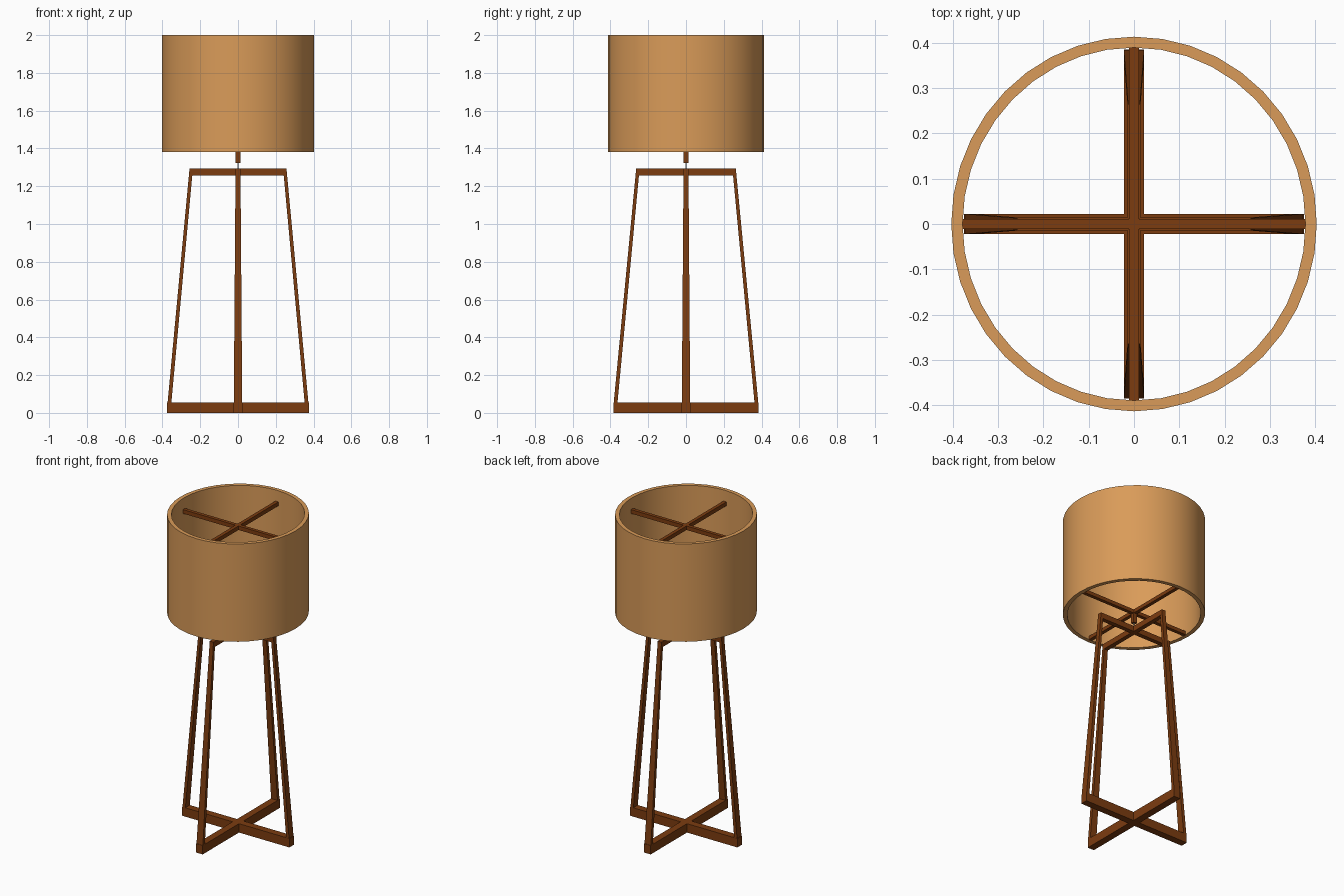
import bpy, bmesh, math
from mathutils import Vector

if "Cube" in bpy.data.objects:
    bpy.data.objects.remove(bpy.data.objects["Cube"])


def material(name, rgb):
    m = bpy.data.materials.new(name)
    m.diffuse_color = (*rgb, 1)
    m.use_nodes = True
    m.node_tree.nodes["Principled BSDF"].inputs["Base Color"].default_value = m.diffuse_color
    return m


wood = material("dark_wood", (0.20, 0.045, 0.005))
fabric = material("tan_fabric", (0.70, 0.33, 0.10))
metal = material("grey_metal", (0.5, 0.5, 0.5))


def finish(name, bm, mat):
    bmesh.ops.recalc_face_normals(bm, faces=bm.faces)
    me = bpy.data.meshes.new(name)
    bm.to_mesh(me)
    bm.free()
    me.materials.append(mat)
    ob = bpy.data.objects.new(name, me)
    bpy.context.collection.objects.link(ob)
    return ob


def loft(name, rings, mat):
    """Solid joining two four-point rings."""
    bm = bmesh.new()
    a, b = [[bm.verts.new(p) for p in r] for r in rings]
    bm.faces.new(a)
    bm.faces.new(b)
    for i in range(4):
        j = (i + 1) % 4
        bm.faces.new((a[i], a[j], b[j], b[i]))
    return finish(name, bm, mat)


def box(name, x, y, z0, z1, mat):
    ring = lambda z: [(-x, -y, z), (x, -y, z), (x, y, z), (-x, y, z)]
    return loft(name, (ring(z0), ring(z1)), mat)


def cross(name, hx, hy, w, z0, z1):
    box(name + "_x", hx, w, z0, z1, wood)
    box(name + "_y", w, hy, z0, z1, wood)


# crossed base, crossed leg top, and the two shade supports
cross("base_bar", 0.375, 0.385, 0.0225, 0.0, 0.056)
cross("leg_top_bar", 0.258, 0.265, 0.014, 1.258, 1.293)
cross("shade_lower_bar", 0.383, 0.393, 0.011, 1.382, 1.405)
cross("shade_upper_bar", 0.383, 0.393, 0.011, 1.905, 1.93)


# four tapered leaning legs
def leg(name, d, r0, r1):
    d = Vector(d)
    s = Vector((-d.y, d.x, 0))

    def ring(r, t, w, z):
        return [d * a + s * b + Vector((0, 0, z))
                for a, b in ((r - t, -w), (r, -w), (r, w), (r - t, w))]
    loft(name, (ring(r0, 0.02, 0.0225, 0.03), ring(r1, 0.018, 0.013, 1.29)), wood)


leg("right_leg", (1, 0, 0), 0.375, 0.257)
leg("left_leg", (-1, 0, 0), 0.375, 0.257)
leg("back_leg", (0, 1, 0), 0.385, 0.264)
leg("front_leg", (0, -1, 0), 0.385, 0.264)

# stem under the shade and thin rod to the legs
box("stem", 0.012, 0.012, 1.322, 1.39, wood)
box("thin_rod", 0.003, 0.003, 1.28, 1.33, metal)

# hollow drum shade
bm = bmesh.new()
N = 40
profile = [(0.403, 0.413, 1.382), (0.403, 0.413, 2.0),
           (0.378, 0.389, 2.0), (0.378, 0.389, 1.382)]
loops = [[bm.verts.new((rx * math.cos(2 * math.pi * i / N),
                        ry * math.sin(2 * math.pi * i / N), z))
          for i in range(N)] for rx, ry, z in profile]
for k in range(4):
    a, b = loops[k], loops[(k + 1) % 4]
    for i in range(N):
        j = (i + 1) % N
        bm.faces.new((a[i], a[j], b[j], b[i]))
shade = finish("lamp_shade", bm, fabric)
bpy.context.view_layer.objects.active = shade
shade.select_set(True)
bpy.ops.object.shade_smooth_by_angle(angle=math.radians(35))
